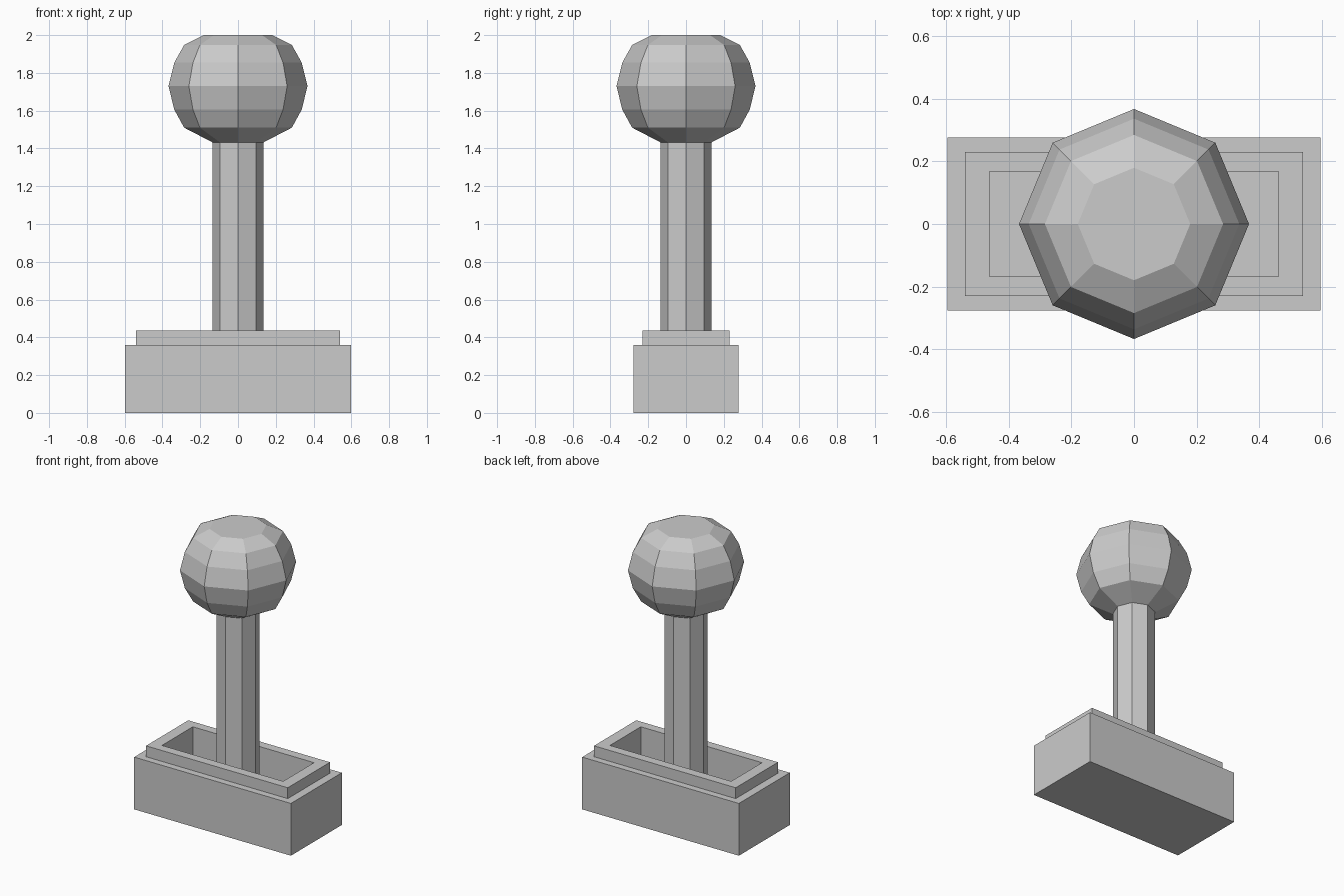
import bpy, bmesh, math

if "Cube" in bpy.data.objects:
    bpy.data.objects.remove(bpy.data.objects["Cube"])


def finish(bm, name):
    bmesh.ops.recalc_face_normals(bm, faces=bm.faces)
    mesh = bpy.data.meshes.new(name)
    bm.to_mesh(mesh)
    bm.free()
    obj = bpy.data.objects.new(name, mesh)
    bpy.context.collection.objects.link(obj)
    return obj


def loft(name, rings):
    """Skin a list of equal-length point rings and cap both ends."""
    bm = bmesh.new()
    loops = [[bm.verts.new(p) for p in ring] for ring in rings]
    for a, b in zip(loops, loops[1:]):
        n = len(a)
        for i in range(n):
            j = (i + 1) % n
            bm.faces.new((a[i], a[j], b[j], b[i]))
    bm.faces.new(loops[0])
    bm.faces.new(loops[-1])
    return finish(bm, name)


def rect(hx, hy, z):
    return [(-hx, -hy, z), (hx, -hy, z), (hx, hy, z), (-hx, hy, z)]


def octagon(r, z):
    return [(r * math.cos(i * math.pi / 4), r * math.sin(i * math.pi / 4), z)
            for i in range(8)]


FLOOR = 0.15

# Stepped base with a raised rim and a hollow slot
loft("base", [rect(*r) for r in [
    (0.597, 0.277, 0), (0.597, 0.277, 0.36),
    (0.54, 0.23, 0.36), (0.54, 0.23, 0.435),
    (0.462, 0.168, 0.435), (0.462, 0.168, FLOOR)]])

# Eight-sided shaft rising from the slot floor
loft("shaft", [octagon(0.135, FLOOR), octagon(0.135, 1.435)])

# Faceted ball knob with a flat top
loft("knob", [octagon(r, z) for r, z in [
    (0.135, 1.432), (0.285, 1.51), (0.337, 1.605), (0.368, 1.73),
    (0.337, 1.855), (0.285, 1.948), (0.18, 2.0)]])
